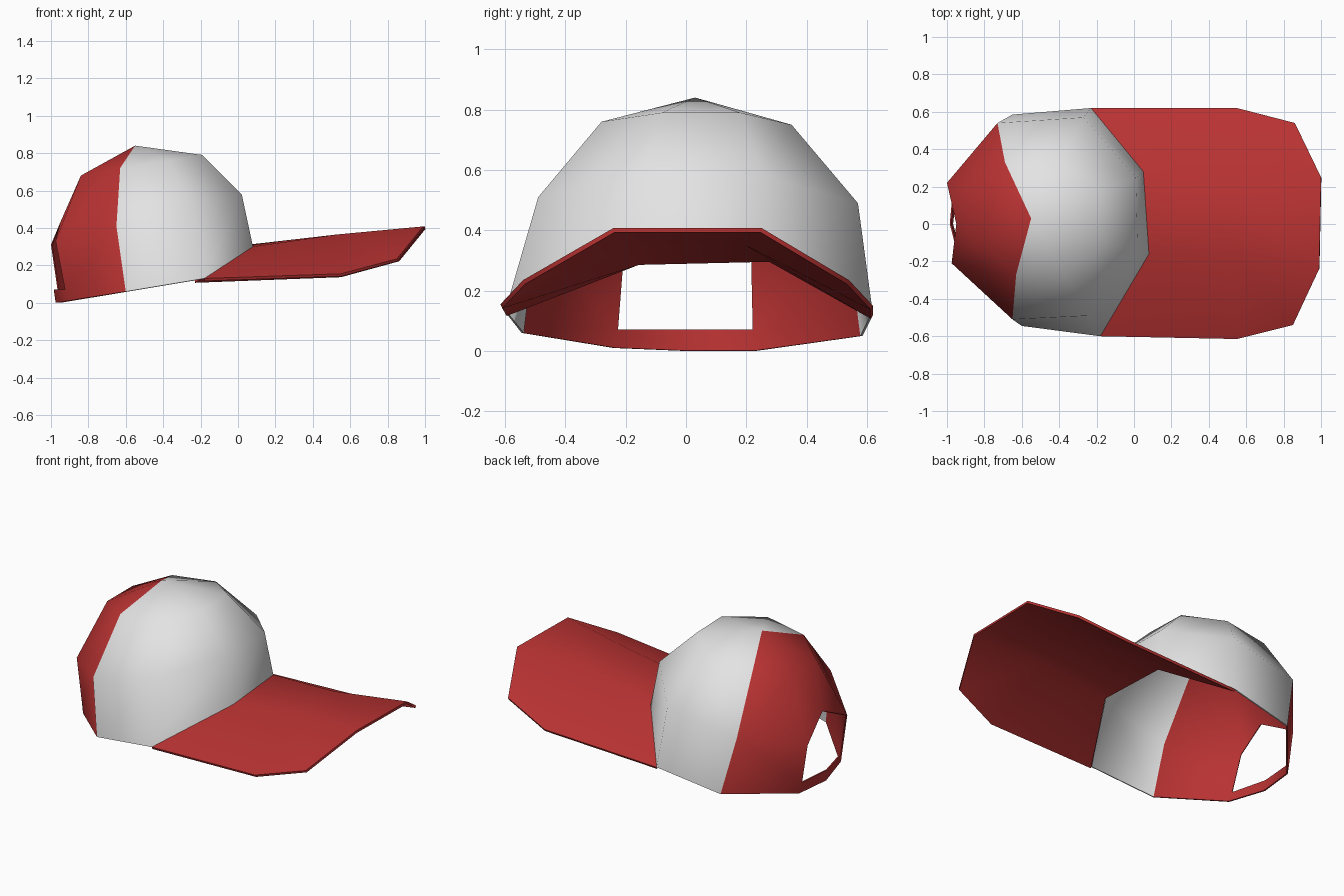
import bpy
import bmesh
import math
from mathutils import Vector

cube = bpy.data.objects.get("Cube")
if cube:
    bpy.data.objects.remove(cube, do_unlink=True)


def make_material(name, colour):
    mat = bpy.data.materials.new(name)
    mat.use_nodes = True
    mat.diffuse_color = colour
    mat.node_tree.nodes["Principled BSDF"].inputs["Base Color"].default_value = colour
    return mat


white = make_material("white_cloth", (0.77, 0.77, 0.77, 1))
red = make_material("red_cloth", (0.48, 0.032, 0.032, 1))


def add_faces(bm, polygons, material_index=0):
    """Add polygons given as vertex lists and colour them."""
    for polygon in polygons:
        bm.faces.new(polygon).material_index = material_index


def finish(bm, name, materials, thickness):
    """Turn a sheet into a thin, smooth-shaded cloth object."""
    bmesh.ops.recalc_face_normals(bm, faces=bm.faces)
    if sum(f.normal.z * f.calc_area() for f in bm.faces) < 0:
        bmesh.ops.reverse_faces(bm, faces=bm.faces)
    bmesh.ops.triangulate(bm, faces=[f for f in bm.faces if len(f.verts) > 4])
    mesh = bpy.data.meshes.new(name)
    bm.to_mesh(mesh)
    bm.free()
    obj = bpy.data.objects.new(name, mesh)
    bpy.context.collection.objects.link(obj)
    for mat in materials:
        mesh.materials.append(mat)
    bpy.ops.object.select_all(action="DESELECT")
    bpy.context.view_layer.objects.active = obj
    obj.select_set(True)
    solid = obj.modifiers.new("cloth_thickness", "SOLIDIFY")
    solid.thickness = thickness
    solid.offset = -1
    bpy.ops.object.modifier_apply(modifier=solid.name)
    bpy.ops.object.shade_smooth_by_angle(angle=math.radians(65))
    return obj


# Crown rings: front left, side left pair, back pair, side right pair, front right
base_ring = [(0.05, 0.28, 0.31), (-0.23, 0.62, 0.12), (-0.65, 0.585, 0.05), (-0.95, 0.23, 0),
             (-0.91, -0.24, 0.01), (-0.6, -0.545, 0.06), (-0.18, -0.6, 0.13), (0.08, -0.16, 0.3)]
middle_ring = [(0.01, 0.25, 0.58), (-0.27, 0.57, 0.49), (-0.73, 0.54, 0.4), (-1, 0.22, 0.31),
               (-0.975, -0.21, 0.33), (-0.65, -0.51, 0.41), (-0.24, -0.49, 0.51), (0.02, -0.16, 0.58)]
upper_ring = [(-0.2, 0.18, 0.79), (-0.4, 0.35, 0.75), (-0.69, 0.33, 0.72), (-0.84, 0.15, 0.68),
              (-0.84, -0.1, 0.68), (-0.63, -0.27, 0.72), (-0.37, -0.28, 0.76), (-0.19, -0.08, 0.79)]

bm = bmesh.new()
base, middle, upper = [[bm.verts.new(p) for p in ring]
                       for ring in (base_ring, middle_ring, upper_ring)]
tip = bm.verts.new((-0.55, 0.03, 0.84))

# Rear opening: strap below, peaked arch above
strap_left, strap_right, strap_low, strap_mid, arch = [bm.verts.new(p) for p in (
    (-0.965, 0.225, 0.07), (-0.925, -0.23, 0.07), (-0.975, 0, 0), (-0.985, 0, 0.07), (-0.95, 0, 0.43))]

BACK_LEFT, BACK, BACK_RIGHT = 2, 3, 4
for i in range(len(base)):
    j = (i + 1) % len(base)
    colour = int(i in (BACK_LEFT, BACK, BACK_RIGHT))
    add_faces(bm, [[upper[i], upper[j], tip]], colour)
    if i == BACK:
        add_faces(bm, [
            [base[i], strap_low, strap_mid, strap_left],
            [strap_low, base[j], strap_right, strap_mid],
            [middle[i], arch, upper[i]],
            [arch, middle[j], upper[j]],
            [arch, upper[j], upper[i]],
        ], colour)
        continue
    lower = [base[i], base[j], middle[j], middle[i]]
    if i == BACK_LEFT:
        lower.insert(2, strap_left)
    if i == BACK_RIGHT:
        lower.append(strap_right)
    add_faces(bm, [lower, [middle[i], middle[j], upper[j], upper[i]]], colour)
finish(bm, "crown", [white, red], 0.008)

# Curved brim: crown seam, middle row and front edge, each running left to right
root_row = [base_ring[1], base_ring[0], base_ring[7], base_ring[6]]
middle_row = [(0.55, 0.62, 0.15), (0.53, 0.2, 0.365), (0.53, -0.17, 0.365), (0.55, -0.615, 0.155)]
front_row = [(0.86, 0.54, 0.235), (1, 0.25, 0.408), (0.99, -0.24, 0.408), (0.85, -0.54, 0.235)]

bm = bmesh.new()
rows = [[bm.verts.new(Vector(p)) for p in row] for row in (root_row, middle_row, front_row)]
for near, far in zip(rows, rows[1:]):
    for i in range(len(near) - 1):
        add_faces(bm, [[near[i], near[i + 1], far[i + 1], far[i]]])
finish(bm, "brim", [red], 0.015)
